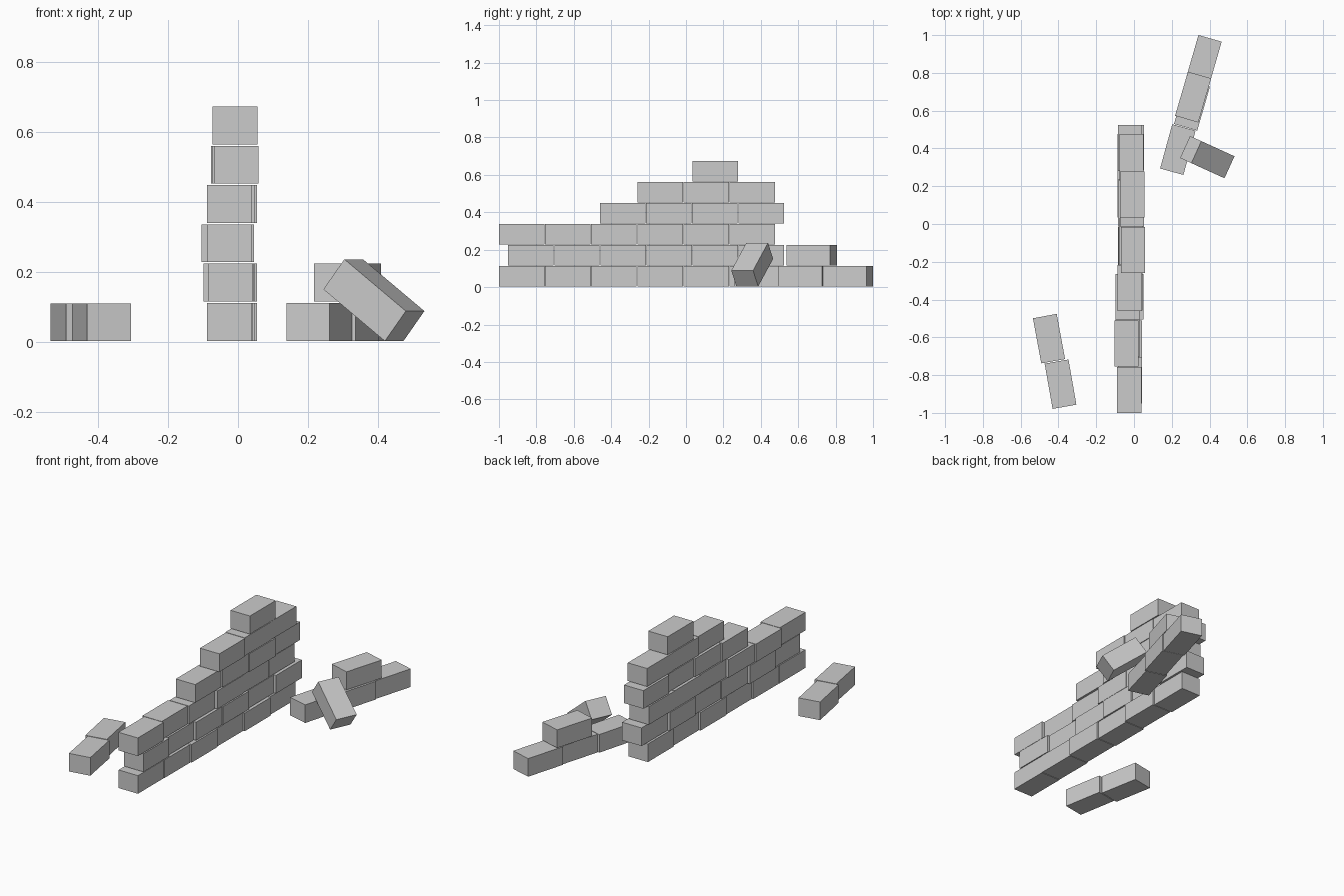
import bpy
from math import radians

L, W, H = 0.243, 0.128, 0.108      # brick length (y), width (x), height (z)
PITCH_Y, PITCH_Z = 0.2466, 0.1122
Z0 = 0.058                         # centre height of the lowest course


def brick(name, loc, rot=(0, 0, 0)):
    bpy.ops.mesh.primitive_cube_add(size=1, location=loc,
                                    rotation=[radians(a) for a in rot])
    ob = bpy.context.object
    ob.name = name
    ob.scale = (W, L, H)
    return ob


# Broken wall: each course is (start y, sideways centre of every brick)
courses = [
    (-1.000, [-0.024, -0.022, -0.015, -0.020, -0.010, -0.018]),
    (-0.951, [-0.022, -0.034, -0.020, -0.015, -0.024, -0.010]),
    (-1.000, [-0.025, -0.040, -0.033, -0.018, -0.022, -0.024]),
    (-0.460, [-0.024, -0.016, -0.010, -0.021]),
    (-0.260, [-0.005, -0.010, -0.013]),
    (0.034, [-0.009]),
]
for row, (start, offsets) in enumerate(courses):
    for i, x in enumerate(offsets):
        brick(f"wall_brick_{row}_{i}",
              (x, start + L / 2 + i * PITCH_Y, Z0 + row * PITCH_Z))

# Loose bricks on the left
brick("loose_brick_left_back", (-0.450, -0.607, 0.057), (0, 0, 10.5))
brick("loose_brick_left_front", (-0.389, -0.848, 0.057), (0, 0, 10))

# Fallen row on the right with one brick on top
brick("fallen_brick_front", (0.232, 0.394, Z0), (0, 0, -15.3))
brick("fallen_brick_middle", (0.307, 0.629, Z0), (0, 0, -16))
brick("fallen_brick_back", (0.369, 0.866, Z0), (0, 0, -16))
brick("fallen_brick_top", (0.313, 0.672, Z0 + PITCH_Z), (0, 0, -16.3))

# Brick leaning against the fallen row
brick("leaning_brick", (0.388, 0.354, 0.120), (-37.5, 0, -114.5))
